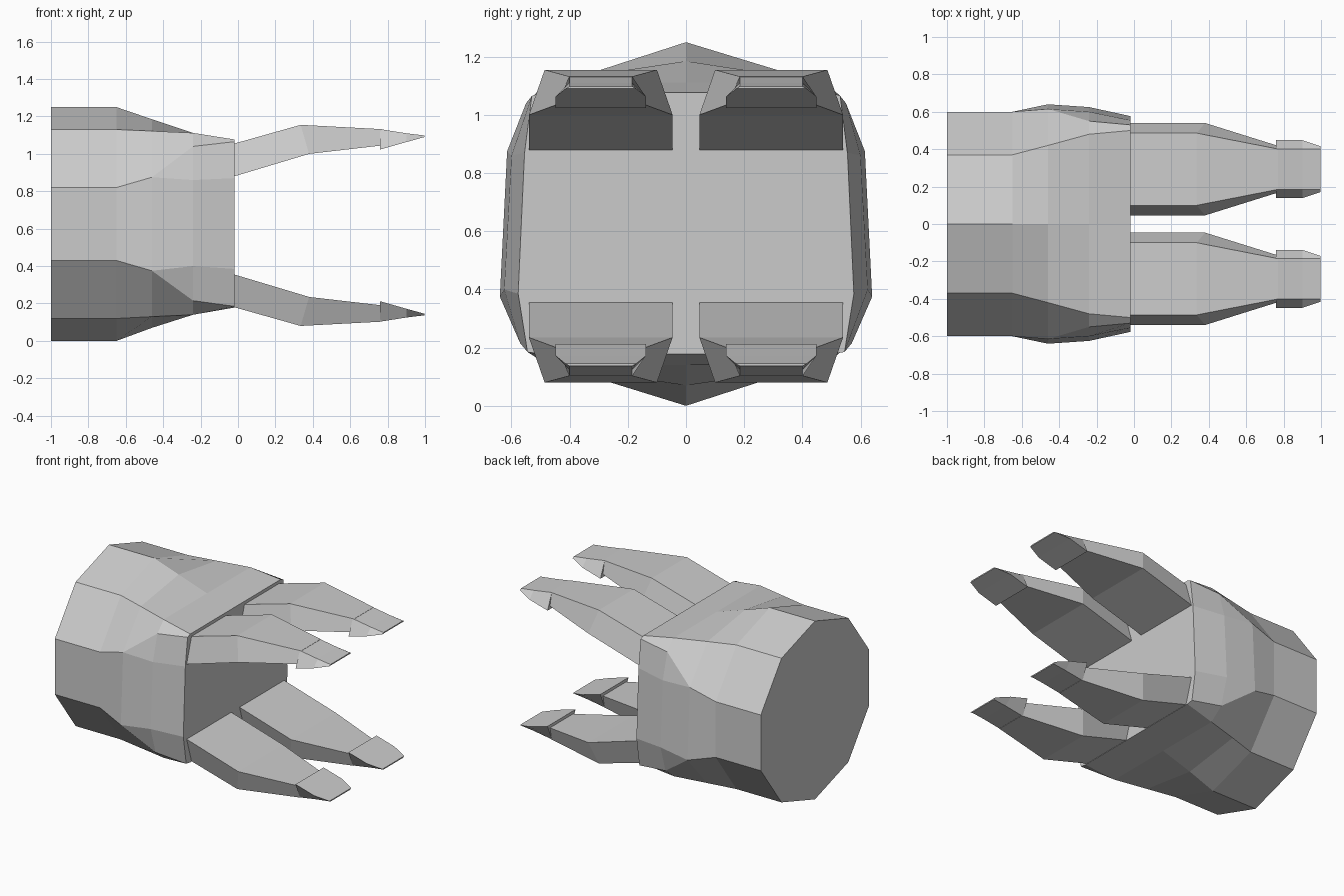
import bpy, bmesh

if "Cube" in bpy.data.objects:
    bpy.data.objects.remove(bpy.data.objects["Cube"])


def loft(name, rings):
    """Skin a list of equally long point rings and cap both ends."""
    bm = bmesh.new()
    vr = [[bm.verts.new(p) for p in r] for r in rings]
    n = len(vr[0])
    for a, b in zip(vr, vr[1:]):
        for i in range(n):
            j = (i + 1) % n
            bm.faces.new((a[i], a[j], b[j], b[i]))
    bm.faces.new(vr[0])
    bm.faces.new(vr[-1])
    bmesh.ops.remove_doubles(bm, verts=bm.verts, dist=1e-4)
    bmesh.ops.recalc_face_normals(bm, faces=bm.faces)
    me = bpy.data.meshes.new(name)
    bm.to_mesh(me)
    bm.free()
    ob = bpy.data.objects.new(name, me)
    bpy.context.collection.objects.link(ob)
    return ob


def mirrored_ring(x, half):
    """Half profile (y, z) from top to bottom, completed across y = 0."""
    return ([(x, y, z) for y, z in half] +
            [(x, -y, z) for y, z in half[-2:0:-1]])


# Wrist and palm: ten-sided cuff flattening into a bevelled box
cuff = [(0, 1.25), (.37, 1.13), (.6, .82), (.6, .82),
        (.6, .43), (.6, .43), (.37, .12), (0, 0)]
knuckle = [(0, 1.185), (.42, 1.122), (.615, .875), (.615, .875),
           (.64, .375), (.64, .375), (.42, .13), (0, .07)]
palm = [(0, 1.112), (.48, 1.112), (.55, 1.04), (.6, .86),
        (.625, .4), (.57, .215), (.475, .14), (0, .14)]
front = [(0, 1.077), (.5, 1.077), (.53, 1.065), (.555, .87),
         (.577, .385), (.545, .185), (.5, .178), (0, .178)]
loft("palm", [mirrored_ring(x, h) for x, h in
              ((-1, cuff), (-.65, cuff), (-.46, knuckle),
               (-.24, palm), (-.02, front))])


# Fingers: each section is (x_top, z_top, half_top, x_bottom, z_bottom, half_bottom)
finger = [(-.02, 1.055, .193, -.02, .88, .247),
          (.335, 1.155, .193, .38, 1.0, .247),
          (.77, 1.132, .108, .77, 1.045, .125)]
claw = [(.76, 1.132, .108, .76, 1.023, .155),
        (.90, 1.11, .108, .90, 1.063, .155),
        (.998, 1.098, .108, .998, 1.09, .122)]


def tapered(name, sections, side, lower):
    rings = []
    for xt, zt, ht, xb, zb, hb in sections:
        if lower:
            zt, zb = 1.235 - zt, 1.235 - zb
        c = .293 * side
        rings.append([(xt, c - ht, zt), (xt, c + ht, zt),
                      (xb, c + hb, zb), (xb, c - hb, zb)])
    loft(name, rings)


for lower in (False, True):
    for side, label in ((-1, "right"), (1, "left")):
        tag = ("lower_" if lower else "upper_") + label
        tapered(tag + "_finger", finger, side, lower)
        tapered(tag + "_claw", claw, side, lower)
